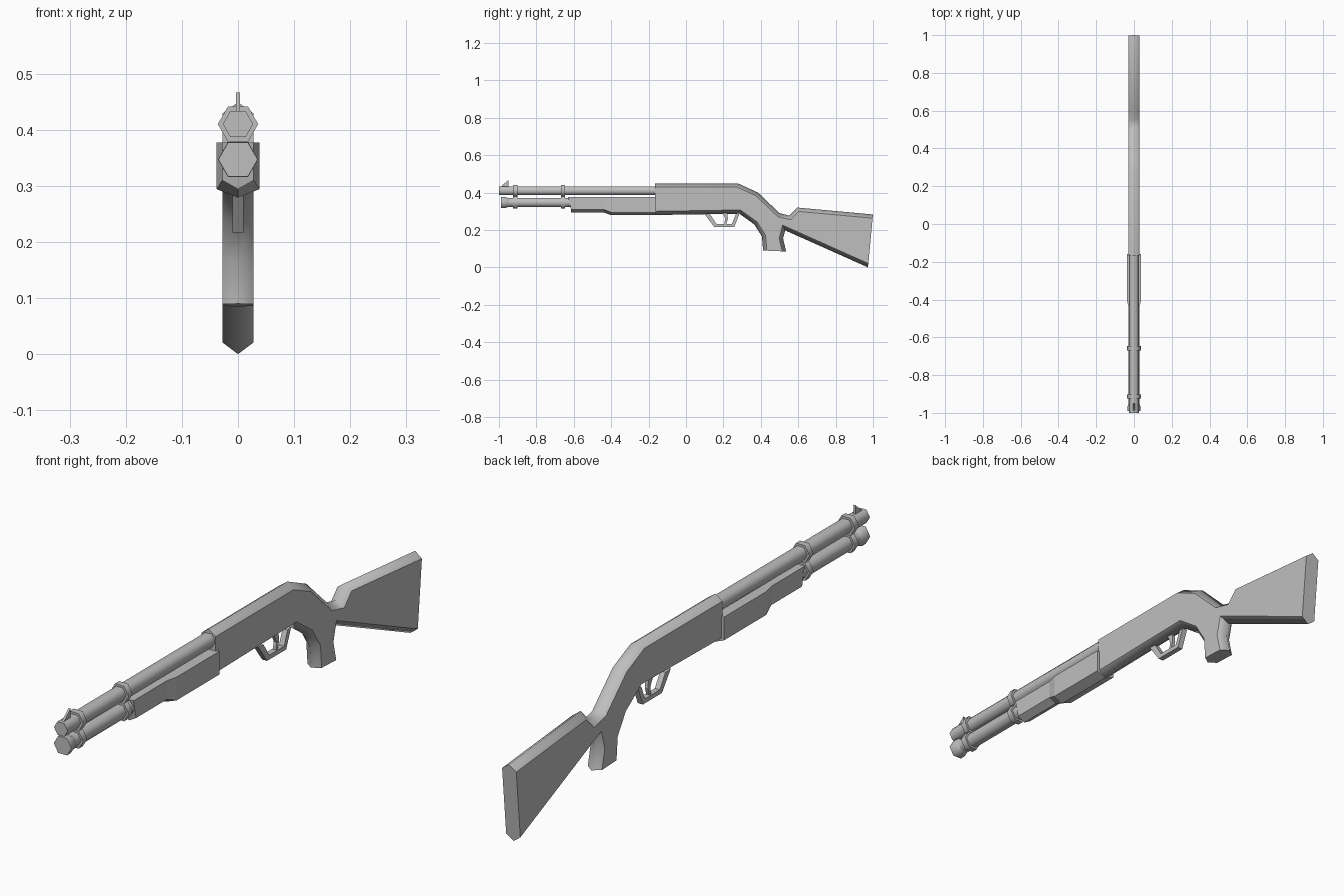
import bpy, bmesh, math
from mathutils import Vector

cube = bpy.data.objects.get("Cube")
if cube:
    bpy.data.objects.remove(cube, do_unlink=True)

grey = bpy.data.materials.new("plain_grey")
grey.use_nodes = True
colour = (0.52, 0.52, 0.52, 1)
grey.diffuse_color = colour
grey.node_tree.nodes["Principled BSDF"].inputs["Base Color"].default_value = colour


def finish(bm, name, angle=0.0, flat_sides=False):
    """Turn a bmesh into a shaded object; flat_sides keeps faces turned to x crisp."""
    bmesh.ops.recalc_face_normals(bm, faces=bm.faces)
    for f in bm.faces:
        f.smooth = angle > 0
    for e in bm.edges:
        side = flat_sides and any(abs(f.normal.x) > 0.99 for f in e.link_faces)
        e.smooth = not side and e.calc_face_angle(0) < math.radians(angle)
    mesh = bpy.data.meshes.new(name)
    bm.to_mesh(mesh)
    bm.free()
    mesh.materials.append(grey)
    obj = bpy.data.objects.new(name, mesh)
    bpy.context.collection.objects.link(obj)
    return obj


def loft(name, rings, angle=0.0, flat_sides=False, closed=False):
    """Bridge equal rings of points; cap the ends unless the rings close on themselves."""
    bm = bmesh.new()
    rows = [[bm.verts.new(p) for p in ring] for ring in rings]
    pairs = list(zip(rows, rows[1:]))
    if closed:
        pairs.append((rows[-1], rows[0]))
    else:
        bm.faces.new(rows[0])
        bm.faces.new(rows[-1])
    for a, b in pairs:
        for i in range(len(a)):
            j = (i + 1) % len(a)
            bm.faces.new((a[i], a[j], b[j], b[i]))
    return finish(bm, name, angle, flat_sides)


def hex_tube(name, z, stations):
    """Six-sided tube along y; stations are (y, radius)."""
    rings = [[(r * math.cos(k * math.pi / 3), y, z + r * math.sin(k * math.pi / 3))
              for k in range(6)] for y, r in stations]
    return loft(name, rings, 65)


def plate(name, profile, half):
    """Side profile of (y, z) points extruded across x."""
    return loft(name, [[(x, y, z) for y, z in profile] for x in (-half, half)])


def inset(profile, caps, depth):
    """Offset a clockwise profile inward, leaving the cap segments in place."""
    pts = [Vector(p) for p in profile]
    n = len(pts)
    lines = []
    for i in range(n):
        d = (pts[(i + 1) % n] - pts[i]).normalized()
        normal = Vector((d.y, -d.x))
        lines.append((pts[i] + normal * (0 if i in caps else depth), d))
    result = []
    for i in range(n):
        (p, d), (q, e) = lines[i - 1], lines[i]
        t = (q - p).cross(e) / d.cross(e)
        result.append(p + d * t)
    return result


# Receiver, grip and stock: one outline ridged along its middle
outline = [(-0.166, 0.449), (0.278, 0.449), (0.385, 0.40), (0.50, 0.29),
           (0.553, 0.277), (0.594, 0.32), (1.0, 0.283), (0.973, 0.0),
           (0.53, 0.198), (0.519, 0.155), (0.535, 0.085), (0.412, 0.09),
           (0.406, 0.165), (0.365, 0.23), (0.285, 0.287), (-0.166, 0.28)]
caps = {6, 10, 15}          # butt, grip end and receiver front stay flat
rim = inset(outline, caps, 0.02)
loft("receiver_and_stock",
     [[(-0.028, y, z) for y, z in rim],
      [(0, y, z) for y, z in outline],
      [(0.028, y, z) for y, z in rim]], 75, True)

# Barrel and magazine tube
BARREL_Z, TUBE_Z = 0.41, 0.347
hex_tube("barrel", BARREL_Z, [(-1.0, 0.027), (-0.15, 0.027)])
hex_tube("magazine_tube", TUBE_Z, [(-0.98, 0.028), (-0.15, 0.028)])
hex_tube("magazine_cap", TUBE_Z, [(-0.99, 0.035), (-0.968, 0.035), (-0.95, 0.028)])

# Clamps joining both tubes
for place, y in (("front", -0.925), ("rear", -0.669)):
    for level, z in (("upper", BARREL_Z), ("lower", TUBE_Z)):
        hex_tube(f"{place}_{level}_clamp", z, [(y, 0.036), (y + 0.023, 0.036)])

# Sliding fore-end: V-bottomed sections (y at top, y at bottom, half width, side z, ridge z)
sections = [(-0.63, -0.615, 0.028, 0.31, 0.294),
            (-0.44, -0.44, 0.028, 0.31, 0.294),
            (-0.40, -0.40, 0.038, 0.294, 0.279),
            (-0.16, -0.16, 0.038, 0.294, 0.279)]
loft("fore_end",
     [[(-w, t, 0.377), (-w, b, side), (0, b, ridge), (w, b, side), (w, t, 0.377)]
      for t, b, w, side, ridge in sections])

# Trigger guard: a closed angular band
outer = [(0.10, 0.285), (0.15, 0.217), (0.258, 0.217), (0.285, 0.285)]
inner = [(0.13, 0.283), (0.162, 0.233), (0.246, 0.233), (0.266, 0.283)]
bands = [[(-0.01, *o), (0.01, *o), (0.01, *i), (-0.01, *i)]
         for o, i in zip(outer, inner)]
loft("trigger_guard", bands)

# Trigger
plate("trigger", [(0.195, 0.29), (0.22, 0.29), (0.224, 0.26), (0.215, 0.232),
                  (0.205, 0.232), (0.21, 0.26)], 0.006)

# Front sight
plate("front_sight", [(-0.992, 0.43), (-0.95, 0.466), (-0.95, 0.43)], 0.004)
